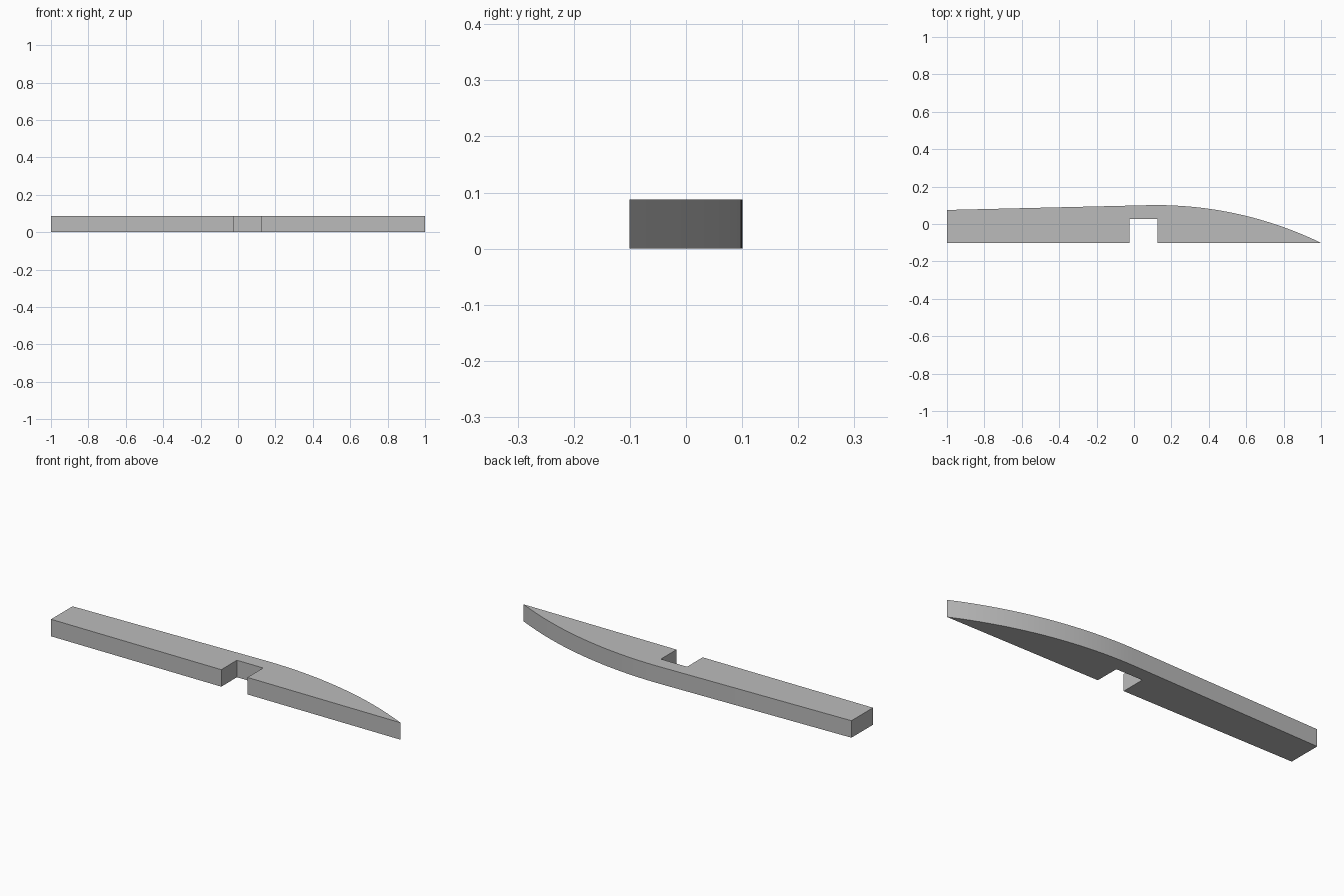
import bpy, bmesh, math

cube = bpy.data.objects.get("Cube")
if cube:
    bpy.data.objects.remove(cube, do_unlink=True)

HEIGHT = 0.088
HALF = 0.101
NOTCH_LEFT, NOTCH_RIGHT, NOTCH_BACK = -0.025, 0.125, 0.027

# Matte grey material
grey = bpy.data.materials.new("light_grey")
grey.use_nodes = True
colour = (0.5, 0.5, 0.5, 1)
grey.diffuse_color = colour
grey.node_tree.nodes["Principled BSDF"].inputs["Base Color"].default_value = colour

# Flat front edge with the square notch, ending at the pointed tip
outline = [(-1, -HALF), (NOTCH_LEFT, -HALF), (NOTCH_LEFT, NOTCH_BACK),
           (NOTCH_RIGHT, NOTCH_BACK), (NOTCH_RIGHT, -HALF), (1, -HALF)]

# Circular arc from the tip back to the crest, then a straight taper
crest = 0.12
reach, drop = 1 - crest, 2 * HALF
radius = (reach ** 2 + drop ** 2) / (2 * drop)
start, end = math.asin(reach / radius), -0.025
steps = 32
for i in range(1, steps + 1):
    a = start + (end - start) * i / steps
    outline.append((crest + radius * math.sin(a), HALF - radius * (1 - math.cos(a))))
outline.append((-1, 0.075))

# Extrude the outline into a solid bar
bm = bmesh.new()
base = bm.faces.new([bm.verts.new((x, y, 0)) for x, y in outline])
top = bmesh.ops.extrude_face_region(bm, geom=[base], use_keep_orig=True)
bmesh.ops.translate(bm, vec=(0, 0, HEIGHT),
                    verts=[v for v in top["geom"] if isinstance(v, bmesh.types.BMVert)])
bmesh.ops.recalc_face_normals(bm, faces=bm.faces)
mesh = bpy.data.meshes.new("notched_bar")
bm.to_mesh(mesh)
bm.free()
mesh.materials.append(grey)

bar = bpy.data.objects.new("notched_bar", mesh)
bpy.context.collection.objects.link(bar)
bpy.ops.object.select_all(action="DESELECT")
bar.select_set(True)
bpy.context.view_layer.objects.active = bar
bpy.ops.object.shade_smooth_by_angle(angle=math.radians(20))
